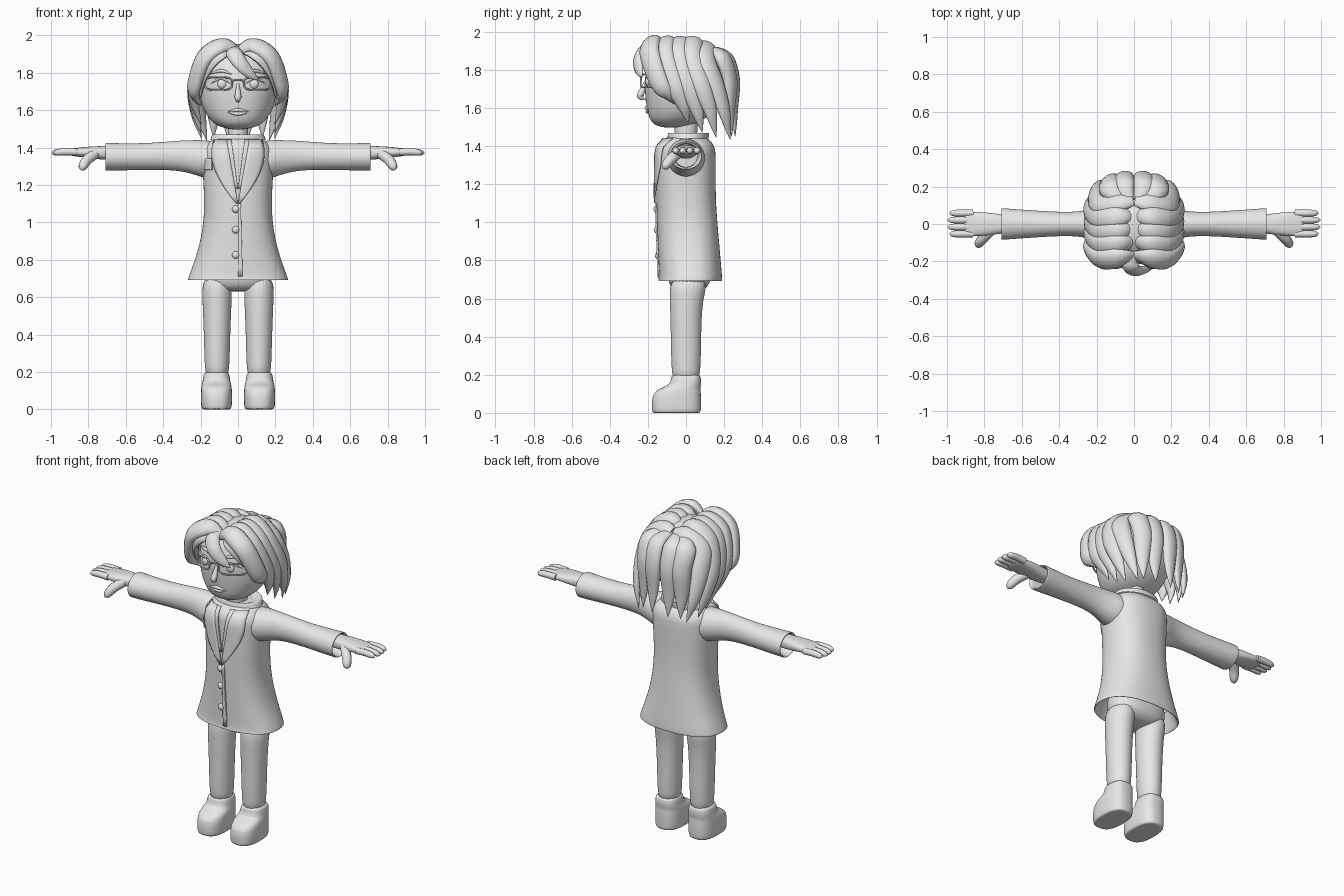
import bpy, bmesh, math
from mathutils import Vector

if "Cube" in bpy.data.objects:
    bpy.data.objects.remove(bpy.data.objects["Cube"])

grey = bpy.data.materials.new("plain_grey")
grey.use_nodes = True
colour = (.8, .8, .8, 1)
grey.diffuse_color = colour
grey.node_tree.nodes["Principled BSDF"].inputs["Base Color"].default_value = colour


def skin(name, rings, mirror=False, open_start=False, open_end=False, subsurf=0, sheet=False):
    """Skin a list of point rings (or rows of a thin sheet) into one smooth object."""
    bm = bmesh.new()
    rows = [[bm.verts.new(point) for point in ring] for ring in rings]
    count = len(rows[0])
    for lower, upper in zip(rows, rows[1:]):
        for i in range(count - 1 if sheet else count):
            j = (i + 1) % count
            bm.faces.new((lower[i], lower[j], upper[j], upper[i]))
    if not (open_start or sheet):
        bm.faces.new(rows[0][::-1])
    if not (open_end or sheet):
        bm.faces.new(rows[-1])
    bmesh.ops.recalc_face_normals(bm, faces=bm.faces)
    mesh = bpy.data.meshes.new(name)
    bm.to_mesh(mesh)
    bm.free()
    mesh.materials.append(grey)
    part = bpy.data.objects.new(name, mesh)
    bpy.context.collection.objects.link(part)
    if sheet:
        solidify = part.modifiers.new("thickness", "SOLIDIFY")
        solidify.thickness, solidify.offset = .009, 0
    if subsurf:
        smooth = part.modifiers.new("smooth", "SUBSURF")
        smooth.levels = smooth.render_levels = subsurf
    if mirror:
        part.modifiers.new("mirror", "MIRROR").use_mirror_merge = False
    bpy.ops.object.select_all(action="DESELECT")
    part.select_set(True)
    bpy.context.view_layer.objects.active = part
    bpy.ops.object.shade_smooth_by_angle(angle=math.radians(50))


def angles(count):
    return [math.tau * i / count for i in range(count)]


def power(value, exponent):
    return math.copysign(abs(value) ** (2 / exponent), value)


def loft(name, rings, along_x=False, exponent=2, shift=0, subsurf=2, **options):
    """Each ring: position along the axis, centre, half width, half depth or height."""
    loops = []
    for position, centre, a, b in rings:
        outline = [(a * power(math.cos(t), exponent), centre + b * power(math.sin(t), exponent))
                   for t in angles(24)]
        loops.append([(position, u, v) if along_x else (shift + u, v, position) for u, v in outline])
    skin(name, loops, subsurf=subsurf, **options)


def spline(points, steps=6):
    """Smooth path through the points."""
    p = [Vector(point) for point in points]
    p = [2 * p[0] - p[1]] + p + [2 * p[-1] - p[-2]]
    path = []
    for a, b, c, d in zip(p, p[1:], p[2:], p[3:]):
        for t in (step / steps for step in range(steps)):
            path.append(b + (c - a) * t / 2 + (a - 2.5 * b + 2 * c - d / 2) * t * t
                        + (3 * b - a - 3 * c + d) * t ** 3 / 2)
    return path + [p[-2]]


# width along a strand, from start to tip
def even(t):
    return 1


def lens(t):
    return math.sin(math.pi * t)


def finger(t):
    return math.sqrt(1 - t ** 6)


def lock(t):
    return min(1, .5 + 2 * t) * (1 - t ** 4)


def tube(name, points, width, shape, flat=1, centre=(0, 0, 1.7), **options):
    """Strand whose flat side faces away from the centre."""
    path = spline(points)
    last = len(path) - 1
    rings = []
    for i, point in enumerate(path):
        tangent = (path[min(i + 1, last)] - path[max(i - 1, 0)]).normalized()
        out = point - Vector(centre)
        out = (out - tangent * out.dot(tangent)).normalized()
        side = tangent.cross(out)
        w = max(width * shape(i / last), .001)
        rings.append([point + side * w * math.cos(t) + out * w * flat * math.sin(t) for t in angles(12)])
    skin(name, rings, **options)


def front(rings, exponent, x, z):
    """Front y of a lofted body at x, z."""
    for low, high in zip(rings, rings[1:]):
        if low[0] <= z <= high[0]:
            mix = (z - low[0]) / (high[0] - low[0])
            _, centre, a, b = [p + mix * (q - p) for p, q in zip(low, high)]
            return centre - b * max(0, 1 - min(1, abs(x) / a) ** exponent) ** (1 / exponent)


# coat: flared skirt, straight chest, rounded shoulders, hem folded inside
def coat_ring(z):
    flare = max(0, (1.1 - z) / .4)
    return (z, .025 * flare, .18 + .09 * flare ** 2 + .06 * max(0, z - 1.1), .157 + .01 * flare)


COAT = [coat_ring(.7 + .11 * i) for i in range(6)]
for turn in range(5):
    angle = turn * math.pi / 10
    size = math.cos(angle) ** .6
    COAT.append((1.36 + .1 * math.sin(angle), 0, .195 * size, .157 * size))
HEM = [(z, .02, a, a - .1) for z, a in ((.8, .22), (.69, .26), (.69, .27))]
loft("coat", HEM + COAT, exponent=2.4, open_start=True)

# sleeves with hollow cuffs
loft("sleeves", [(.1, 1.33, .12, .11), (.2, 1.34, .09, .1), (.3, 1.36, .06, .08), (.5, 1.35, .07, .07),
                 (.7, 1.35, .085, .075), (.71, 1.35, .085, .075), (.71, 1.35, .07, .06), (.6, 1.35, .06, .06)],
     along_x=True, open_end=True, mirror=True)

# hands
loft("palms", [(.6, 1.37, .04, .03), (.7, 1.37, .05, .04), (.8, 1.375, .065, .03), (.9, 1.375, .065, .02),
               (.91, 1.375, .05, .01)], along_x=True, exponent=2.5, mirror=True)
for i, label in enumerate(("index", "middle", "ring", "little")):
    y = -.053 + .037 * i
    tip = .98 + .02 * lens((i + .5) / 4)
    tube(label + "_fingers", [(.86, y, 1.375), (.93, y, 1.377), (tip, y, 1.37)], .019, finger,
         centre=(.9, y, 1), mirror=True)
tube("thumbs", [(.76, -.03, 1.37), (.81, -.08, 1.33), (.84, -.12, 1.28)], .028, finger,
     centre=(.7, -.1, 1.2), mirror=True)

# trousers and shoes
loft("trouser_hips", [(.63, .01, .1, .05), (.65, .015, .16, .09), (.7, .02, .19, .12), (.85, .01, .17, .11)],
     exponent=2.4)
loft("trouser_legs", [(.18, 0, .05, .06), (.19, 0, .067, .077), (.4, 0, .07, .08), (.6, 0, .08, .085),
                      (.72, .02, .08, .11)], shift=.112, mirror=True)
loft("shoes", [(0, -.05, .06, .11), (0, -.05, .08, .128), (.03, -.05, .084, .13), (.1, -.05, .084, .13),
               (.13, -.03, .08, .105), (.15, 0, .074, .08), (.195, 0, .07, .08), (.2, 0, .05, .06)],
     exponent=2.6, shift=.115, mirror=True)


# tailoring laid on the coat, between an inner and an outer edge
def plate(name, bottom, top, inner, outer, lift, **options):
    rows = []
    for t in (i / 8 for i in range(9)):
        z = bottom + (top - bottom) * t
        xs = [inner(t) + (outer(t) - inner(t)) * i / 5 for i in range(6)]
        rows.append([(x, front(COAT, 2.4, x, z) - lift, z) for x in xs])
    skin(name, rows, sheet=True, **options)


plate("lapels", 1.1, 1.44, lambda t: .06 * t, lambda t: .01 + .13 * math.sin(2 * t), .008, mirror=True)
plate("shirt_edges", 1.18, 1.44, lambda t: .035 * t, lambda t: .015 + .045 * t, .004, mirror=True)
plate("front_overlap", .71, 1.1, lambda t: 0, lambda t: .025 - .01 * t, .002)
plate("breast_pocket", 1.28, 1.34, lambda t: -.185, lambda t: -.14, .006)


def ball(name, x, y, z, width, depth, **options):
    rings = [(z - width * math.cos(a), y, width * math.sin(a), depth * math.sin(a))
             for a in (math.pi * (i + .1) / 8.2 for i in range(9))]
    loft(name, rings, shift=x, subsurf=1, **options)


for label, z in (("bottom", .825), ("middle", .96), ("top", 1.07)):
    ball(label + "_button", -.012, front(COAT, 2.4, 0, z), z, .02, .016)

# collar and neck
loft("collar", [(1.44, .01, .15, .11), (1.47, .015, .14, .11), (1.47, .015, .13, .1), (1.45, .01, .08, .07)],
     open_start=True, open_end=True)
loft("neck", [(z, 0, .055, .06) for z in (1.4, 1.5, 1.6)])

# head: rounded block with the chin pushed forward
HEAD = []
for i in range(11):
    height = math.sin(math.pi * (i - 5) / 10.5)
    size = .21 * (1 - height ** 2) ** .35
    HEAD.append((1.725 + .23 * height, -.01 - .07 * max(0, -height) ** 3, size, size))
loft("head", HEAD, exponent=2.2)
tube("ears", [(.2, -.03, 1.66), (.225, -.035, 1.72), (.21, -.03, 1.79)], .035, lens, flat=.6, mirror=True)
tube("nose", [(0, -.2, 1.77), (0, -.23, 1.69), (0, -.24, 1.66), (0, -.21, 1.64)], .018, lens)


def face_tube(name, points, width, shape, lift=0, **options):
    path = [(x, front(HEAD, 2.2, x, z) - lift, z) for x, z in points]
    tube(name, path, width, shape, **options)


for label, z in (("upper", 1.6), ("lower", 1.58)):
    face_tube(label + "_lip", [(-.06, 1.59), (0, z), (.06, 1.59)], .01, lens)
face_tube("eyebrows", [(.03, 1.79), (.09, 1.81), (.16, 1.79)], .009, lens, mirror=True)
face_tube("eyelids", [(.04, 1.74), (.09, 1.77), (.15, 1.74)], .007, lens, mirror=True)
ball("eyes", .085, front(HEAD, 2.2, .085, 1.74) + .006, 1.74, .026, .016, mirror=True)

# glasses
rim = [(.105 + .073 * power(math.cos(t), 3.5), 1.742 + .034 * power(math.sin(t), 3.5)) for t in angles(16)]
face_tube("glasses_rims", rim + rim[:1], .0045, even, lift=.02, mirror=True)
face_tube("glasses_bridge", [(-.034, 1.755), (0, 1.763), (.034, 1.755)], .0045, even, lift=.02)
tube("glasses_temples", [(.178, -.15, 1.755), (.215, -.09, 1.755), (.22, -.03, 1.76)], .0045, even, mirror=True)

# side hair: locks falling from the parting and sweeping back
for i, label in enumerate(("front", "temple", "ear", "rear", "nape")):
    y = -.17 + .073 * i
    tip = 1.42 + .2 / 2 ** i
    inset = .03 if label == "nape" else 0
    tube(label + "_hair", [(.005, y, 1.915), (.08, y - .01, 1.945 - inset), (.18, y - .02, 1.88 - inset),
                           (.235 - inset, y + .03, 1.73), (.228 - inset, y + .08, .86 + tip / 2),
                           (.195 - inset, y + .11, tip)], .06, lock, flat=.62, mirror=True)

# back hair
for label, x in (("inner_back", .055), ("outer_back", .13)):
    y = .262 - x / 4
    tube(label + "_hair", [(x / 2, .12, 1.91), (x, y - .04, 1.865), (x, y, 1.75), (x, y, 1.6), (x, y + .01, 1.45)],
         .06, lock, flat=.6, mirror=True)

# fringe sweeping to one side, and hair framing the forehead
tube("fringe", [(-.01, -.16, 1.93), (-.02, -.22, 1.905), (.01, -.25, 1.855), (.06, -.245, 1.8), (.11, -.23, 1.76)],
     .045, lock, flat=.6)
tube("forehead_hair", [(.02, -.15, 1.92), (.1, -.2, 1.9), (.165, -.18, 1.83), (.2, -.13, 1.74), (.2, -.1, 1.66)],
     .05, lock, flat=.5, mirror=True)
